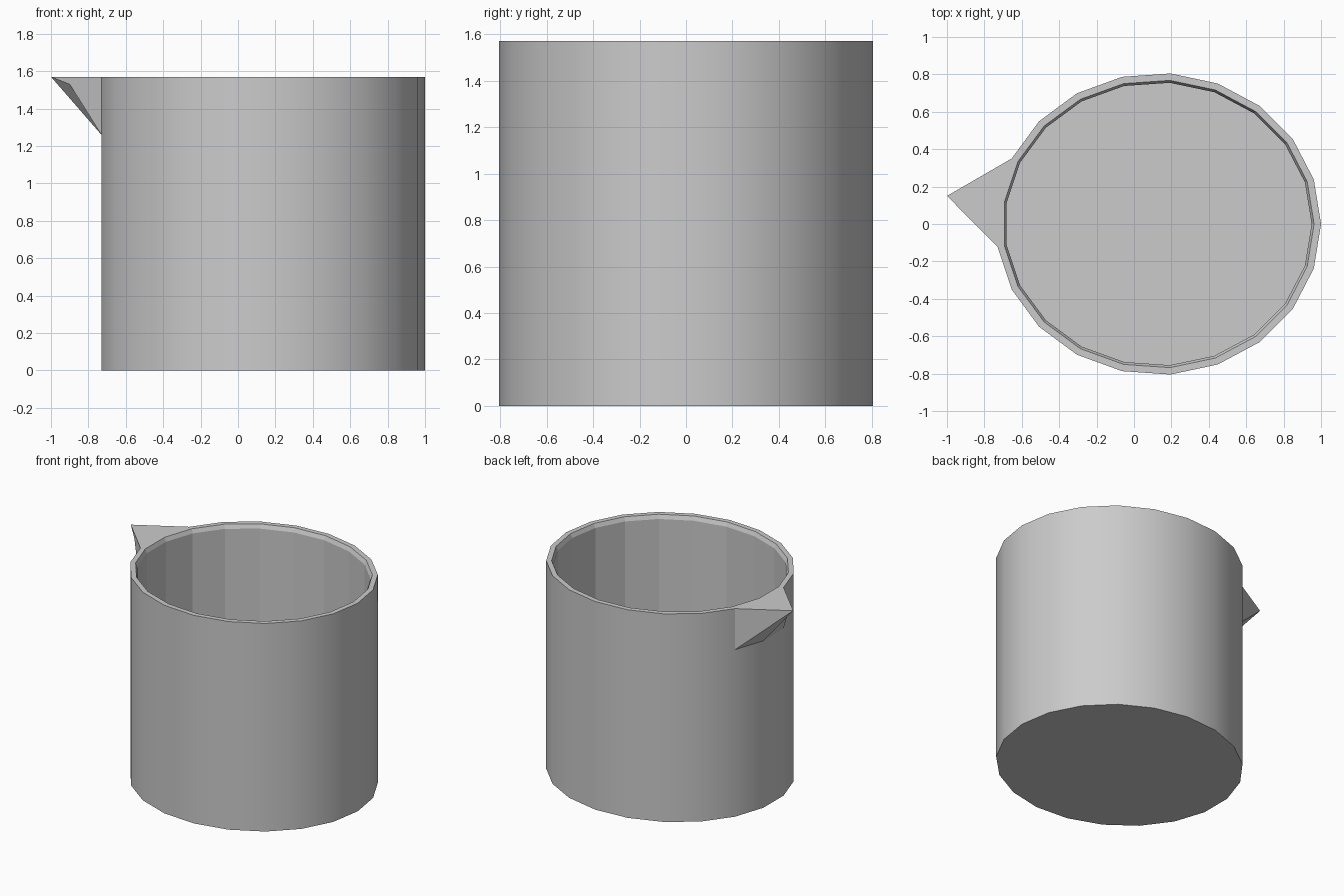
import bpy, bmesh, math

if "Cube" in bpy.data.objects:
    bpy.data.objects.remove(bpy.data.objects["Cube"])

SIDES = 21
CENTRE_X, RX, RY = 0.13, 0.87, 0.807
HEIGHT = 1.57
FLOOR = 0.05

grey = bpy.data.materials.new("light_grey")
grey.use_nodes = True
colour = (0.6, 0.6, 0.6, 1)
grey.diffuse_color = colour
grey.node_tree.nodes["Principled BSDF"].inputs["Base Color"].default_value = colour


def rim_point(k, z, inset=0.0):
    a = math.tau * k / SIDES
    return (CENTRE_X + (RX - inset) * math.cos(a), (RY - inset) * math.sin(a), z)


def finish(name, bm):
    bmesh.ops.recalc_face_normals(bm, faces=bm.faces[:])
    mesh = bpy.data.meshes.new(name)
    bm.to_mesh(mesh)
    bm.free()
    mesh.materials.append(grey)
    obj = bpy.data.objects.new(name, mesh)
    bpy.context.collection.objects.link(obj)
    return obj


# Jug body: loft the wall profile, given as (inset, height), from base to inner floor
profile = [(0, 0), (0, HEIGHT), (0.037, HEIGHT), (0.05, HEIGHT - 0.03), (0.05, FLOOR)]
bm = bmesh.new()
rings = [[bm.verts.new(rim_point(k, z, inset)) for k in range(SIDES)] for inset, z in profile]
for level, (low, high) in enumerate(zip(rings, rings[1:])):
    for k in range(SIDES):
        n = (k + 1) % SIDES
        bm.faces.new((low[k], low[n], high[n], high[k]))
bm.faces.new(rings[0])
bm.faces.new(rings[-1])
body = finish("jug_body", bm)

# Smooth outer wall, faceted interior
bpy.ops.object.select_all(action="DESELECT")
body.select_set(True)
bpy.context.view_layer.objects.active = body
bpy.ops.object.shade_smooth_by_angle(angle=math.radians(30))
for i, face in enumerate(body.data.polygons):
    face.use_smooth = i < SIDES

# Pouring spout: pointed wedge on three neighbouring wall corners
bm = bmesh.new()
top = [bm.verts.new(rim_point(k, HEIGHT)) for k in (9, 10, 11)]
low = [bm.verts.new(rim_point(k, 1.26)) for k in (9, 10, 11)]
tip = bm.verts.new((-1, 0.15, HEIGHT))
fold = bm.verts.new((-0.9, 0.05, 1.53))
for corners in (
    (*top, tip),                      # flat top
    (top[0], low[0], tip),            # back side
    (low[0], low[1], tip),            # underside
    (low[1], fold, tip),
    (low[1], low[2], fold),
    (low[2], top[2], fold),           # front side
    (top[2], tip, fold),
    (top[0], top[1], low[1], low[0]), # against the wall
    (top[1], top[2], low[2], low[1]),
):
    bm.faces.new(corners)
finish("pouring_spout", bm)
